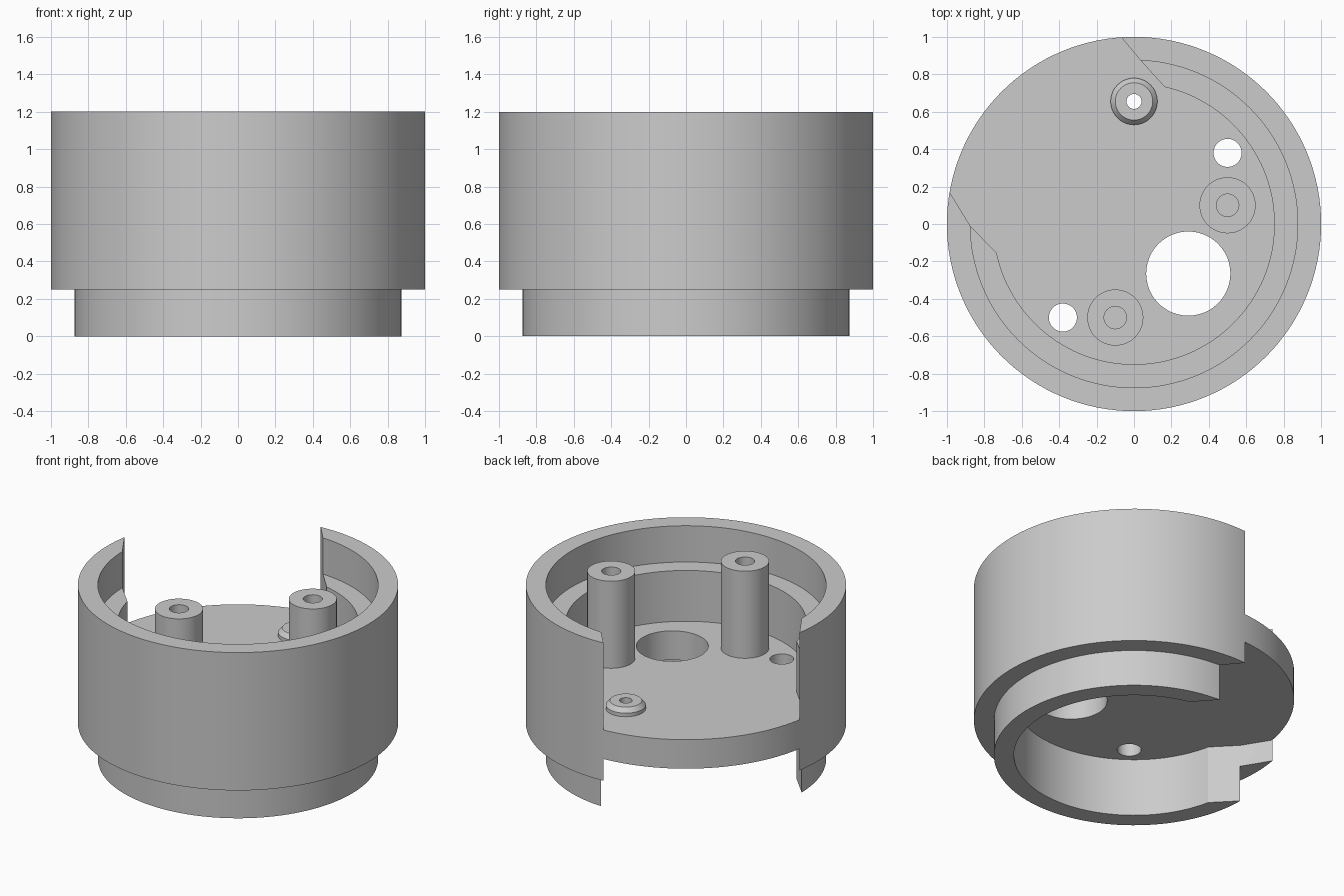
import bpy, bmesh, math

cube = bpy.data.objects.get("Cube")
if cube:
    bpy.data.objects.remove(cube)

grey = bpy.data.materials.new("plain_grey")
grey.use_nodes = True
GREY = (0.6, 0.6, 0.6, 1)
grey.diffuse_color = GREY
grey.node_tree.nodes["Principled BSDF"].inputs["Base Color"].default_value = GREY


def add_object(name, bm):
    bmesh.ops.recalc_face_normals(bm, faces=bm.faces)
    mesh = bpy.data.meshes.new(name)
    bm.to_mesh(mesh)
    bm.free()
    mesh.materials.append(grey)
    obj = bpy.data.objects.new(name, mesh)
    bpy.context.collection.objects.link(obj)
    return obj


def lathe(name, profile, at=(0, 0), steps=48, closed=False):
    """Revolve an (r, z) profile around a vertical axis."""
    bm = bmesh.new()
    verts = [bm.verts.new((r, 0, z)) for r, z in profile]
    edges = [bm.edges.new(pair) for pair in zip(verts, verts[1:])]
    if closed:
        edges.append(bm.edges.new((verts[-1], verts[0])))
    bmesh.ops.spin(bm, geom=verts + edges, axis=(0, 0, 1), cent=(0, 0, 0),
                   angle=2 * math.pi, steps=steps, use_duplicate=False)
    bmesh.ops.remove_doubles(bm, verts=bm.verts, dist=1e-5)
    # Turn the fans on the axis into single flat caps
    poles = [v for v in bm.verts if math.hypot(v.co.x, v.co.y) < 1e-5]
    bmesh.ops.dissolve_verts(bm, verts=poles)
    bmesh.ops.translate(bm, verts=bm.verts, vec=(at[0], at[1], 0))
    return add_object(name, bm)


def prism(name, outline, low, high):
    bm = bmesh.new()
    face = bm.faces.new([bm.verts.new((x, y, low)) for x, y in outline])
    top = bmesh.ops.extrude_face_region(bm, geom=[face])["geom"]
    bmesh.ops.translate(bm, vec=(0, 0, high - low),
                        verts=[g for g in top if isinstance(g, bmesh.types.BMVert)])
    return add_object(name, bm)


def cut(target, cutter):
    cutter.hide_render = True
    mod = target.modifiers.new("cut", 'BOOLEAN')
    mod.operation = 'DIFFERENCE'
    mod.solver = 'EXACT'
    mod.object = cutter
    bpy.context.view_layer.objects.active = target
    bpy.ops.object.modifier_apply(modifier=mod.name)
    bpy.data.objects.remove(cutter)


def smooth(obj):
    bpy.ops.object.select_all(action='DESELECT')
    obj.select_set(True)
    bpy.context.view_layer.objects.active = obj
    bpy.ops.object.shade_smooth_by_angle(angle=math.radians(30))


OUTER, STEP, INNER = 1.0, 0.875, 0.75
FLOOR_LOW, FLOOR_TOP, HEIGHT = 0.4, 0.6, 1.2

# Housing: stepped wall, floor plate and lower lip
housing = lathe("housing", [
    (0, FLOOR_LOW), (INNER, FLOOR_LOW), (INNER, 0), (STEP, 0), (STEP, 0.25),
    (OUTER, 0.25), (OUTER, HEIGHT), (STEP, HEIGHT), (STEP, 0.95),
    (INNER, 0.95), (INNER, FLOOR_TOP), (0, FLOOR_TOP)], steps=128)

# Opening in the wall, above and below the floor plate
gap = [(-0.27, 1.24), (-0.07, 1.0), (0.03, 0.88), (0.17, 0.725),
       (-0.72, -0.17), (-0.875, -0.01), (-0.985, 0.17), (-1.1, 0.37), (-1.3, 1.3)]
cut(housing, prism("gap_above", gap, FLOOR_TOP, 1.4))
cut(housing, prism("gap_below", gap, -0.2, FLOOR_LOW))

# Holes through the floor: wide opening, two screw holes, boss bore
boss_at = (0, 0.655)
for x, y, r in [(0.29, -0.265, 0.225), (0.5, 0.38, 0.075),
                (-0.38, -0.5, 0.075), (*boss_at, 0.04)]:
    cut(housing, lathe("hole", [(0, 0.3), (r, 0.3), (r, 0.7), (0, 0.7)], (x, y)))
smooth(housing)

# Two tall posts with blind screw holes
for name, at in [("post_a", (0.5, 0.1)), ("post_b", (-0.1, -0.5))]:
    smooth(lathe(name, [(0, FLOOR_TOP), (0.15, FLOOR_TOP), (0.15, HEIGHT),
                        (0.06, HEIGHT), (0.06, 0.8), (0, 0.8)], at))

# Small chamfered boss with a through bore
smooth(lathe("boss", [(0.04, FLOOR_TOP), (0.125, FLOOR_TOP), (0.125, 0.625),
                      (0.1, 0.655), (0.04, 0.655)], boss_at, closed=True))
